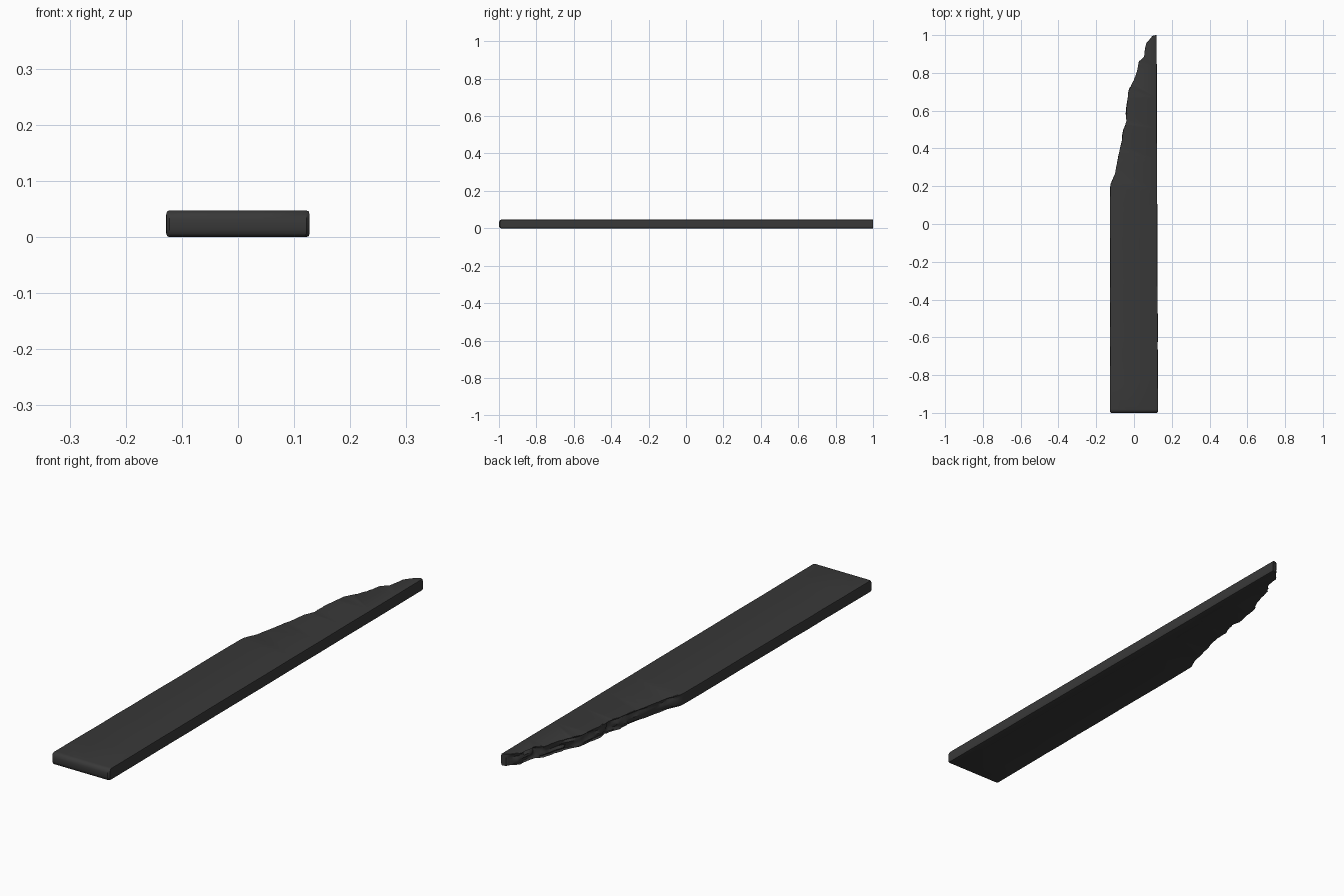
import bpy, bmesh, random

if "Cube" in bpy.data.objects:
    bpy.data.objects.remove(bpy.data.objects["Cube"])

random.seed(7)

# Plan of the splintered edge, from the tip down to the left side
BREAK = [(0.100, 0.997), (0.085, 0.985), (0.062, 0.955), (0.050, 0.885), (0.024, 0.86),
         (0.014, 0.81), (-0.004, 0.76), (-0.031, 0.71), (-0.038, 0.65), (-0.046, 0.585),
         (-0.042, 0.545), (-0.060, 0.50), (-0.066, 0.45), (-0.088, 0.34), (-0.103, 0.265),
         (-0.125, 0.21)]
# Height of each layer, with side inset and front-end inset for the worn edges
LAYERS = [(0.0, 0.005, 0.012), (0.0015, 0.0015, 0.006), (0.006, 0.0, 0.002),
          (0.014, 0.0, 0.0), (0.023, 0.0, 0.0), (0.032, 0.0, 0.0),
          (0.040, 0.0, 0.003), (0.0455, 0.0015, 0.009), (0.047, 0.005, 0.018)]
STEPS, CHUNK = 4, 3


def subdivide(points, steps):
    out = []
    for (x0, y0), (x1, y1) in zip(points, points[1:]):
        out += [(x0 + (x1 - x0) * i / steps, y0 + (y1 - y0) * i / steps) for i in range(steps)]
    return out + [points[-1]]


broken = subdivide(BREAK, STEPS)
side_n = 12
wobble = [random.uniform(0, 0.0015) for _ in range(2 * side_n + 2)]


def layer_outline(k):
    z, inset, front = LAYERS[k]
    pts = []
    # Front end, with clipped corners
    for x, dy in ((-0.122, 0), (-0.04, 0), (0.04, 0), (0.122, 0)):
        pts.append((x - inset * (1 if x > 0 else -1), -1 + front + dy, z))
    # Straight right side
    for i in range(side_n + 1):
        t = i / side_n
        y = -0.994 + front + (1.994 - front) * t
        pts.append((0.128 - 0.008 * t - wobble[i] - inset, y, z))
    # Splintered edge, chipped by layer in short runs
    depth = 0.0
    for i, (x, y) in enumerate(broken):
        if i % CHUNK == 0:
            depth = random.uniform(0, 0.011)
        if k == len(LAYERS) - 1 or k == len(LAYERS) - 2:
            depth *= 0.4
        fade = min(1, i / 5, (len(broken) - i) / 5)
        pts.append((x + (depth + random.uniform(0, 0.002)) * fade + inset * 0.5, y, z))
    # Straight left side
    for i in range(side_n + 1):
        t = i / side_n
        pts.append((-0.128 + wobble[side_n + 1 + i] + inset,
                    0.19 + (-0.994 + front - 0.19) * t, z))
    return pts


# Broken plank: stacked outlines joined into a solid
bm = bmesh.new()
rings = [[bm.verts.new(p) for p in layer_outline(k)] for k in range(len(LAYERS))]
n = len(rings[0])
for low, high in zip(rings, rings[1:]):
    for i in range(n):
        j = (i + 1) % n
        bm.faces.new((low[i], low[j], high[j], high[i]))
caps = [bm.faces.new(rings[-1]), bm.faces.new(rings[0][::-1])]
bmesh.ops.triangulate(bm, faces=caps)
bmesh.ops.recalc_face_normals(bm, faces=bm.faces)

mesh = bpy.data.meshes.new("broken_plank")
bm.to_mesh(mesh)
bm.free()
plank = bpy.data.objects.new("broken_plank", mesh)
bpy.context.collection.objects.link(plank)

# Dark charred finish
mat = bpy.data.materials.new("dark_wood")
mat.diffuse_color = (0.04, 0.04, 0.04, 1)
mat.use_nodes = True
mat.node_tree.nodes["Principled BSDF"].inputs["Base Color"].default_value = mat.diffuse_color
mesh.materials.append(mat)

bpy.context.view_layer.objects.active = plank
plank.select_set(True)
bpy.ops.object.shade_smooth_by_angle(angle=0.6)
